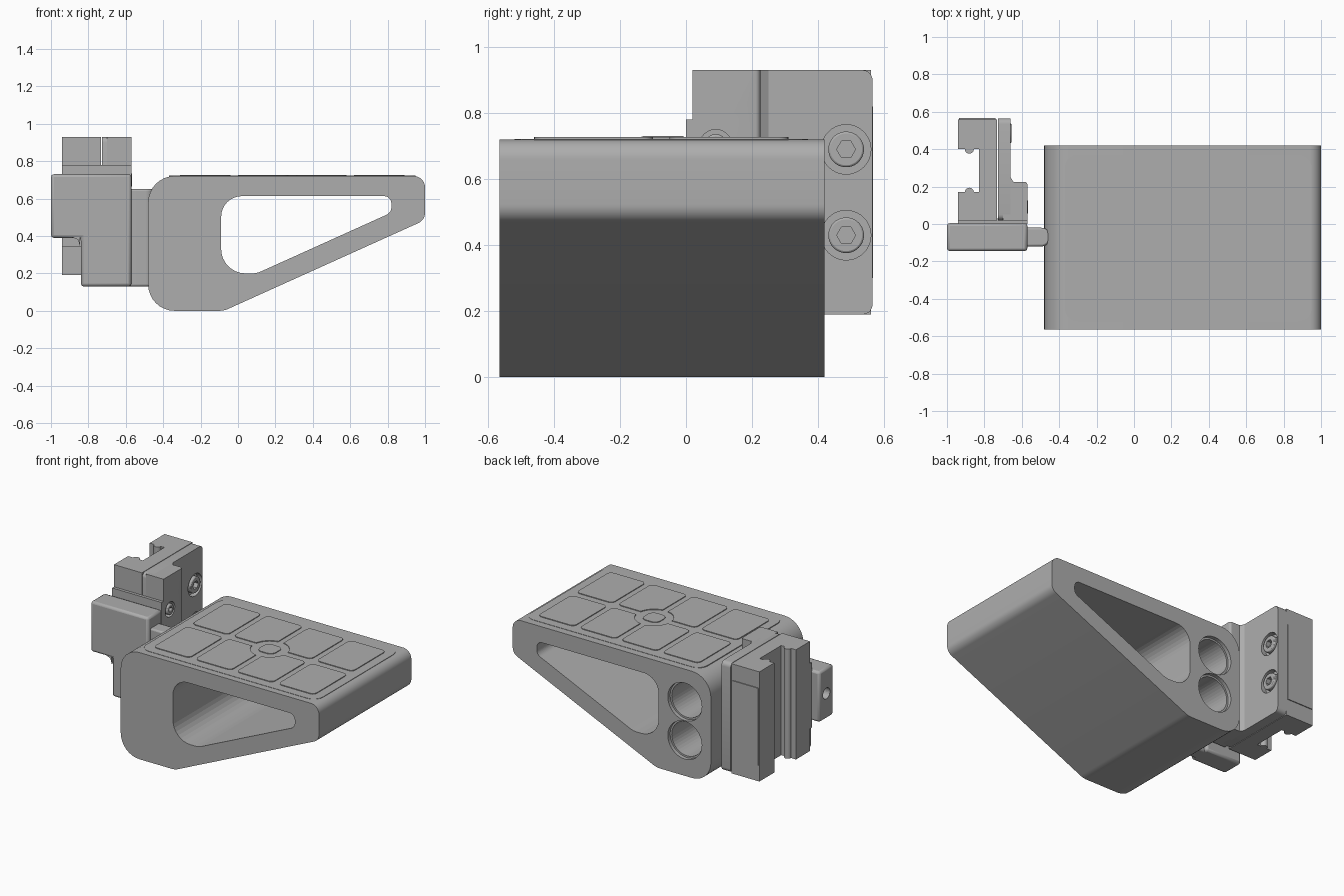
import bpy, bmesh, math
from mathutils import Vector

if "Cube" in bpy.data.objects:
    bpy.data.objects.remove(bpy.data.objects["Cube"])

grey = bpy.data.materials.new("plain grey")
grey.use_nodes = True
COLOUR = (0.42, 0.42, 0.42, 1)
grey.diffuse_color = COLOUR
grey.node_tree.nodes["Principled BSDF"].inputs["Base Color"].default_value = COLOUR


def fillet(corners, steps=8):
    """Round each (u, v, radius) corner of a polygon."""
    out = []
    n = len(corners)
    for i, (u, v, r) in enumerate(corners):
        p = Vector((u, v))
        if r <= 0:
            out.append(p)
            continue
        a = (Vector(corners[i - 1][:2]) - p).normalized()
        b = (Vector(corners[(i + 1) % n][:2]) - p).normalized()
        half = a.angle(b) / 2
        centre = p + (a + b).normalized() * (r / math.sin(half))
        start = p + a * (r / math.tan(half)) - centre
        end = p + b * (r / math.tan(half)) - centre
        sweep = start.angle_signed(end)
        for k in range(steps + 1):
            t = -sweep * k / steps
            out.append(centre + Vector((start.x * math.cos(t) - start.y * math.sin(t),
                                        start.x * math.sin(t) + start.y * math.cos(t))))
    return out


PLACE = {"x": lambda u, v, w: (w, u, v),
         "y": lambda u, v, w: (u, w, v),
         "z": lambda u, v, w: (u, v, w)}


def prism(name, outline, axis, lo, hi, bevel=0):
    """Extrude an outline along an axis from lo to hi."""
    bm = bmesh.new()
    ends = [[bm.verts.new(PLACE[axis](p[0], p[1], w)) for p in outline] for w in (lo, hi)]
    bm.faces.new(ends[0])
    bm.faces.new(ends[1])
    n = len(outline)
    for i in range(n):
        j = (i + 1) % n
        bm.faces.new((ends[0][i], ends[0][j], ends[1][j], ends[1][i]))
    bmesh.ops.recalc_face_normals(bm, faces=bm.faces)
    mesh = bpy.data.meshes.new(name)
    bm.to_mesh(mesh)
    bm.free()
    mesh.materials.append(grey)
    ob = bpy.data.objects.new(name, mesh)
    bpy.context.collection.objects.link(ob)
    if bevel:
        mod = ob.modifiers.new("edge", "BEVEL")
        mod.width, mod.segments, mod.limit_method = bevel, 2, "ANGLE"
    return ob


def circle(u, v, r, n=40):
    return [(u + r * math.cos(2 * math.pi * i / n), v + r * math.sin(2 * math.pi * i / n))
            for i in range(n)]


def rect(u0, u1, v0, v1, r=0):
    return fillet([(u0, v0, r), (u1, v0, r), (u1, v1, r), (u0, v1, r)], 5)


def cut(target, cutter):
    """Subtract a cutter and hide it."""
    mod = target.modifiers.new("cut", "BOOLEAN")
    mod.operation, mod.solver, mod.object = "DIFFERENCE", "EXACT", cutter
    cutter.hide_render = True
    cutter.hide_viewport = True
    cutter.display_type = "WIRE"


# Wedge body with a window and two round bays in its back
FRONT, BACK, TOP = -0.565, 0.42, 0.72
body = prism("wedge_body", fillet([(-0.48, 0, 0.14), (-0.075, 0, 0.12), (1, 0.485, 0.06),
                                   (1, TOP, 0.06), (-0.48, TOP, 0.14)]), "y", FRONT, BACK)
window = fillet([(-0.09, 0.2, 0.13), (0.1, 0.2, 0.12), (0.82, 0.525, 0.045),
                 (0.82, 0.613, 0.04), (-0.09, 0.613, 0.11)])
cut(body, prism("window_cutter", window, "y", -1, 1))
for label, z in (("lower", 0.24), ("upper", 0.5)):
    cut(body, prism(label + "_bay_cutter", circle(-0.285, z, 0.115), "y", -0.45, 1))
    cut(body, prism(label + "_bay_rim_cutter", circle(-0.285, z, 0.127), "y", 0.395, 1))

# Top pad: thin sheet, eight panels and a centre boss
MID_X, MID_Y = 0.29, -0.075
prism("top_sheet", rect(-0.37, 0.95, -0.52, 0.37, 0.07), "z", TOP - 0.006, TOP + 0.002)
for col in range(4):
    for row in range(2):
        x = MID_X + (col - 1.5) * 0.31
        y = MID_Y + (row - 0.5) * 0.41
        panel = prism(f"top_panel_{col}_{row}", rect(x - 0.135, x + 0.135, y - 0.18, y + 0.18, 0.03),
                      "z", TOP - 0.002, TOP + 0.007)
        if col in (1, 2):
            cut(panel, prism(f"panel_notch_{col}_{row}", circle(MID_X, MID_Y, 0.12), "z", 0.6, 0.8))
prism("centre_boss", rect(MID_X - 0.06, MID_X + 0.06, MID_Y - 0.06, MID_Y + 0.06, 0.04),
      "z", TOP - 0.002, TOP + 0.007)

# Neck joining body and arm
prism("neck", fillet([(-0.6, -0.12, 0), (-0.45, -0.12, 0.045), (-0.45, -0.02, 0.045),
                      (-0.6, -0.02, 0)]), "z", 0.13, 0.65, 0.01)

# Stepped arm block with a cross hole in its outer end
arm = prism("arm_block", fillet([(-0.84, 0.13, 0), (-0.57, 0.13, 0), (-0.57, 0.73, 0),
                                 (-1, 0.73, 0), (-1, 0.39, 0), (-0.84, 0.39, 0)]),
            "y", -0.145, 0.005, 0.015)
cut(arm, prism("arm_hole_cutter", circle(-0.07, 0.56, 0.037, 24), "x", -1.1, -0.8))
prism("arm_inner_fillet", fillet([(-0.845, 0.395, 0), (-0.89, 0.395, 0), (-0.855, 0.38, 0),
                                  (-0.845, 0.345, 0)]), "y", -0.14, 0.0)

# Side plate: thin sheet with a thicker front rib
Z0, Z1 = 0.19, 0.93
plate = prism("side_plate", rect(0.02, 0.565, Z0, Z1, 0.03), "x", -0.728, -0.66)
rib = prism("plate_rib", fillet([(-0.7, 0.02, 0), (-0.57, 0.02, 0), (-0.57, 0.225, 0.015),
                                 (-0.645, 0.225, 0), (-0.66, 0.25, 0), (-0.7, 0.25, 0)]),
            "z", Z0, Z1)
prism("rib_foot", rect(-0.94, -0.57, 0.0, 0.03), "z", 0.34, 0.78)


def bolt(name, host, y, z, face, r):
    """Counterbored socket bolt facing +x."""
    cut(host, prism(name + "_bore_cutter", circle(y, z, r), "x", face - 0.035, face + 0.2))
    head = prism(name + "_head", circle(y, z, r * 0.72), "x", face - 0.04, face + 0.004, 0.006)
    cut(head, prism(name + "_socket_cutter", circle(y, z, r * 0.38, 6), "x", face - 0.025, face + 0.2))


bolt("lower_plate_bolt", plate, 0.485, 0.43, -0.66, 0.075)
bolt("upper_plate_bolt", plate, 0.485, 0.69, -0.66, 0.075)
bolt("rib_bolt", rib, 0.09, 0.70, -0.57, 0.05)

# Channel clamp opening outward, with a bead on each jaw
prism("clamp_channel", fillet([(-0.732, 0.02, 0), (-0.732, 0.56, 0), (-0.94, 0.56, 0),
                               (-0.94, 0.4, 0), (-0.83, 0.4, 0), (-0.83, 0.17, 0),
                               (-0.94, 0.17, 0), (-0.94, 0.02, 0)]), "z", Z0, Z1)
for label, y in (("front", 0.17), ("back", 0.4)):
    prism(label + "_jaw_bead", circle(-0.88, y, 0.024, 20), "z", Z0, Z1)
prism("clamp_back_pad", rect(-0.935, -0.74, 0.55, 0.566), "z", 0.3, 0.82)

# Smooth the rounded surfaces, keep the edges sharp
bpy.ops.object.select_all(action="DESELECT")
for ob in bpy.context.scene.objects:
    if ob.type == "MESH" and not ob.hide_render:
        ob.select_set(True)
        bpy.context.view_layer.objects.active = ob
bpy.ops.object.shade_smooth_by_angle(angle=math.radians(30))
